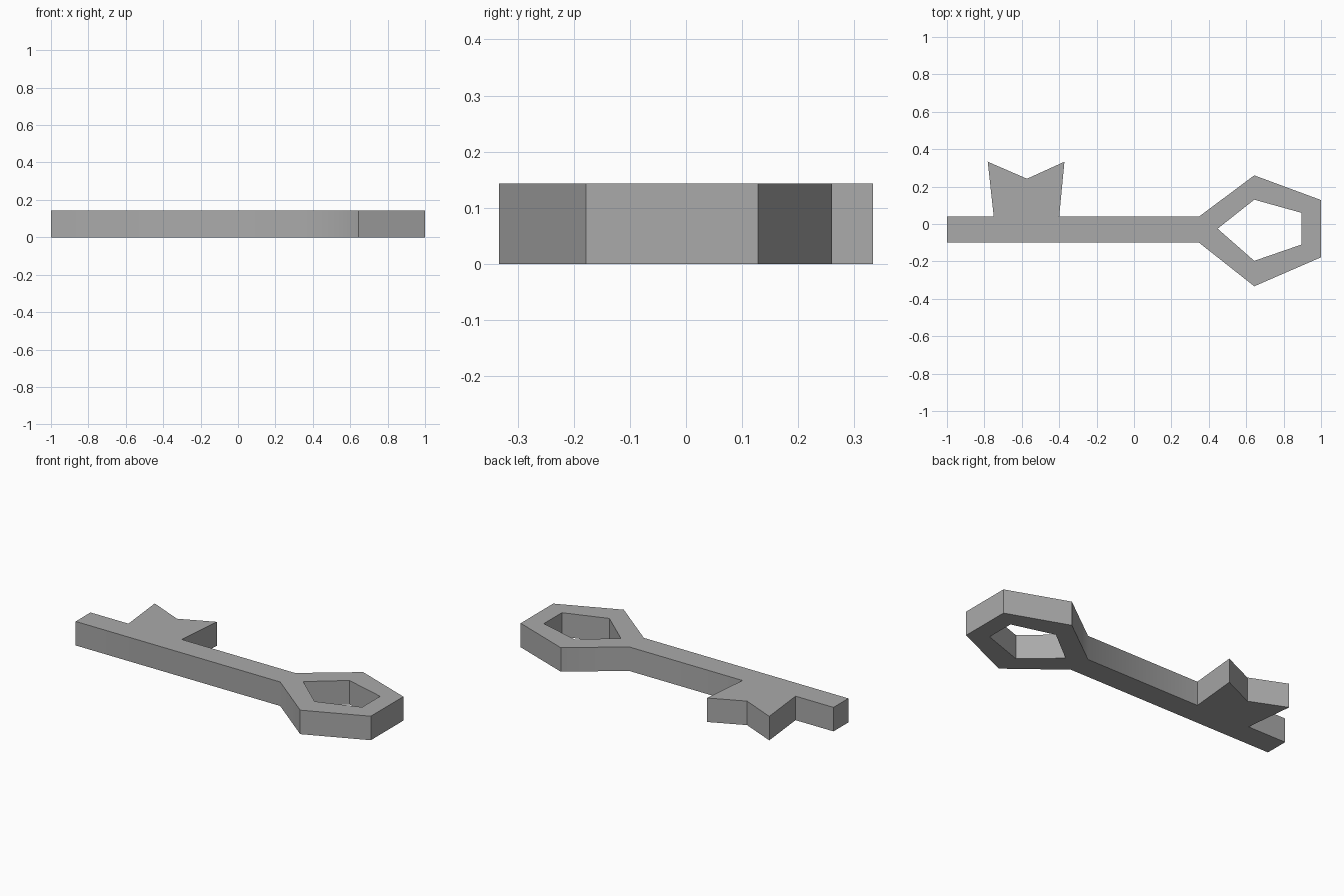
import bpy, bmesh, math

if "Cube" in bpy.data.objects:
    bpy.data.objects.remove(bpy.data.objects["Cube"])

THICKNESS = 0.143

# Key outline: square shaft end, notched bit, then the six-sided bow
outline = [
    (-1.0, -0.10), (0.348, -0.10),
    (0.643, -0.333), (1.0, -0.178), (1.0, 0.128), (0.643, 0.26),
    (0.348, 0.04), (-0.40, 0.04),
    (-0.372, 0.333), (-0.572, 0.242), (-0.782, 0.333), (-0.75, 0.04),
    (-1.0, 0.04),
]
# Five-sided hole through the bow
hole = [(0.447, -0.025), (0.643, 0.13), (0.895, 0.06),
        (0.895, -0.11), (0.643, -0.197)]


def add_loop(bm, points):
    verts = [bm.verts.new((x, y, 0)) for x, y in points]
    return [bm.edges.new((v, verts[(i + 1) % len(verts)]))
            for i, v in enumerate(verts)]


# Fill the profile between the two loops and extrude it upwards
bm = bmesh.new()
edges = add_loop(bm, outline) + add_loop(bm, hole)
bmesh.ops.triangle_fill(bm, edges=edges, use_beauty=True)
result = bmesh.ops.extrude_face_region(bm, geom=bm.faces[:], use_keep_orig=True)
top = [g for g in result["geom"] if isinstance(g, bmesh.types.BMVert)]
bmesh.ops.translate(bm, verts=top, vec=(0, 0, THICKNESS))
bmesh.ops.recalc_face_normals(bm, faces=bm.faces[:])

mesh = bpy.data.meshes.new("key")
bm.to_mesh(mesh)
bm.free()
key = bpy.data.objects.new("key", mesh)
bpy.context.collection.objects.link(key)

# One plain grey metal
grey = bpy.data.materials.new("grey metal")
grey.diffuse_color = (0.4, 0.4, 0.4, 1)
grey.use_nodes = True
grey.node_tree.nodes["Principled BSDF"].inputs["Base Color"].default_value = grey.diffuse_color
mesh.materials.append(grey)

# The shaft blends softly into the bow, all other corners stay sharp
bpy.context.view_layer.objects.active = key
key.select_set(True)
bpy.ops.object.shade_smooth_by_angle(angle=math.radians(42))
